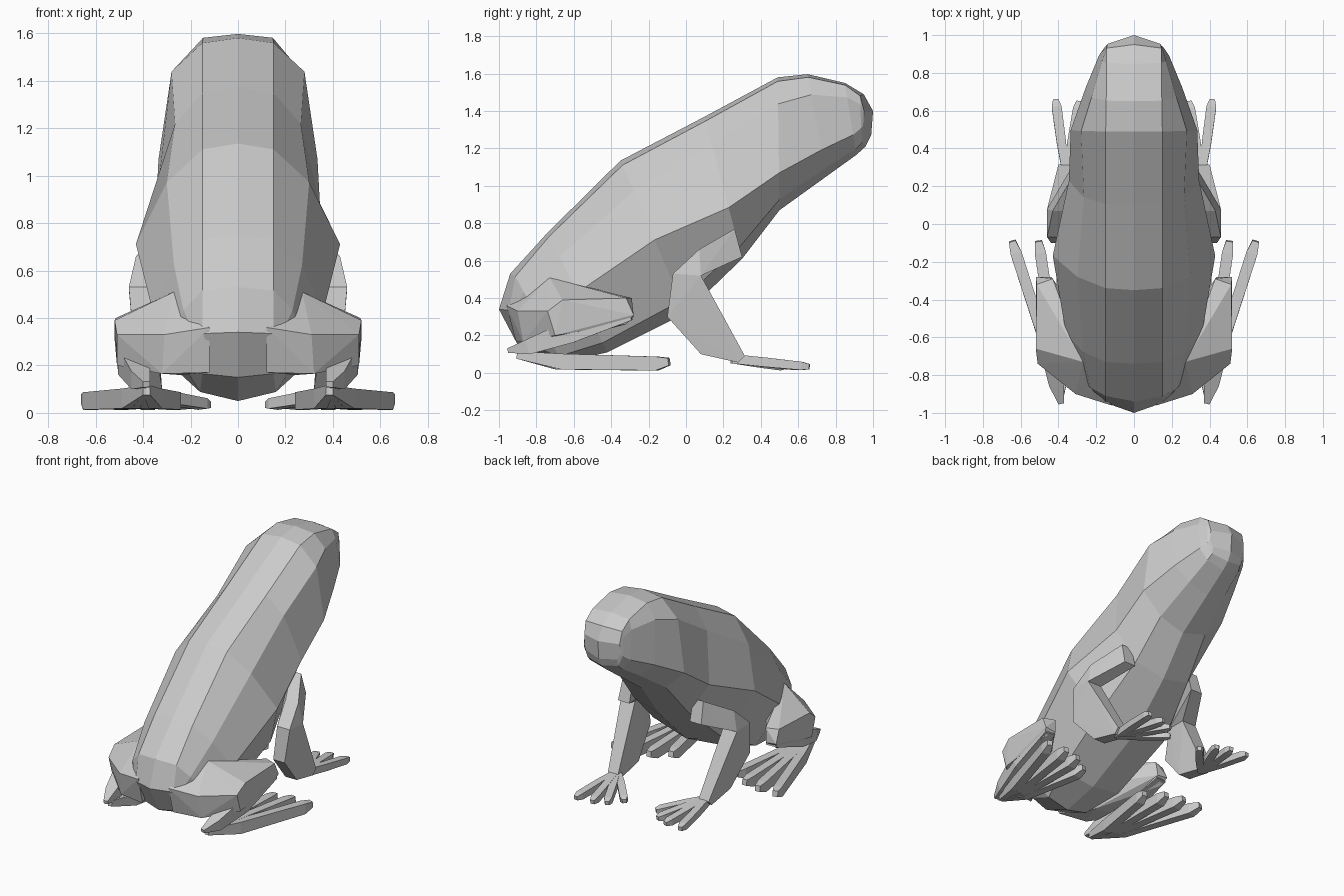
import bpy, bmesh
from mathutils import Vector

if "Cube" in bpy.data.objects:
    bpy.data.objects.remove(bpy.data.objects["Cube"])

skin = bpy.data.materials.new("grey skin")
skin.diffuse_color = (0.6, 0.6, 0.6, 1)
skin.use_nodes = True
skin.node_tree.nodes["Principled BSDF"].inputs["Base Color"].default_value = skin.diffuse_color


def finish(name, bm, mirror=False):
    bmesh.ops.recalc_face_normals(bm, faces=bm.faces)
    me = bpy.data.meshes.new(name)
    bm.to_mesh(me)
    bm.free()
    me.materials.append(skin)
    ob = bpy.data.objects.new(name, me)
    bpy.context.collection.objects.link(ob)
    if mirror:
        ob.modifiers.new("mirror", 'MIRROR').use_mirror_merge = False
    return ob


def limb(bm, path):
    """Loft a four-sided tapered tube; path rows: x, y, z, half width, half height."""
    pts = [Vector(p[:3]) for p in path]
    rings = []
    for i, p in enumerate(path):
        t = (pts[min(i + 1, len(pts) - 1)] - pts[max(i - 1, 0)]).normalized()
        side = (Vector((1, 0, 0)) - t * t.x).normalized()
        up = side.cross(t)
        rings.append([bm.verts.new(pts[i] + side * p[3] * sx + up * p[4] * sz)
                      for sx, sz in ((-1, -1), (1, -1), (1, 1), (-1, 1))])
    for r, q in zip(rings, rings[1:]):
        for k in range(4):
            bm.faces.new((r[k], r[(k + 1) % 4], q[(k + 1) % 4], q[k]))
    bm.faces.new(rings[0])
    bm.faces.new(rings[-1])


def hull(name, points):
    """Faceted convex block around the points, mirrored."""
    bm = bmesh.new()
    verts = [bm.verts.new(p) for p in points]
    res = bmesh.ops.convex_hull(bm, input=verts)
    loose = {v for v in res["geom_interior"] if isinstance(v, bmesh.types.BMVert)}
    bmesh.ops.delete(bm, geom=list(loose), context='VERTS')
    finish(name, bm, True)


def slab(rows):
    """Rows y, z, inner x, outer x -> points on both sides."""
    return [(x, y, z) for y, z, x0, x1 in rows for x in (x0, x1)]


# Body and head: tilted cross-sections from tail to nose
# top y, z, bottom y, z, half widths (back, ridge, side, belly), side depth, sweep
stations = [
    (-1.0, .34, -.90, .15, .15, .17, .18, .15, .50, .05),
    (-.94, .53, -.68, .05, .15, .23, .29, .16, .50, .02),
    (-.74, .75, -.42, .11, .15, .27, .36, .24, .50, 0),
    (-.35, 1.135, 0.0, .32, .15, .30, .43, .28, .52, 0),
    (.10, 1.37, .30, .61, .15, .265, .345, .22, .64, 0),
    (.49, 1.58, .50, .87, .15, .28, .335, .19, .72, 0),
    (.65, 1.597, .75, 1.05, .147, .225, .255, .15, .74, 0),
    (.85, 1.55, .91, 1.165, .146, .17, .185, .13, .72, 0),
    (.95, 1.49, .96, 1.21, .145, .15, .155, .12, .65, -.02),
    (1.0, 1.40, .99, 1.27, .14, .142, .142, .12, .60, -.05),
]
bm = bmesh.new()
rings = []
for ty, tz, by, bz, a, b, c, d, tc, sw in stations:
    half = [(0, 0), (a, .03), (b, .2), (c, tc), (d, .92), (0, 1)]
    loop = half + [(-x, t) for x, t in half[4:0:-1]]
    rings.append([bm.verts.new((x, ty + (by - ty) * t + sw * min(abs(x) / .15, 1),
                                tz + (bz - tz) * t)) for x, t in loop])
for r, q in zip(rings, rings[1:]):
    for k in range(10):
        bm.faces.new((r[k], r[(k + 1) % 10], q[(k + 1) % 10], q[k]))
for r in (rings[0], rings[-1]):
    bm.faces.new(r[:6])
    bm.faces.new(r[5:] + r[:1])
finish("body", bm)

# Front legs: upper arm back to the elbow, forearm down to the wrist
hull("upper_arms", slab([(.26, .77, .24, .32), (.30, .62, .24, .33), (.07, .66, .33, .43),
                         (-.07, .53, .36, .46), (.08, .52, .35, .46)]))
hull("forearms", slab([(-.07, .53, .36, .46), (.08, .52, .35, .46), (-.10, .30, .35, .44),
                       (.235, .18, .33, .40), (.08, .10, .32, .41), (.315, .09, .32, .40),
                       (.28, .055, .32, .40)]))

# Front toes
bm = bmesh.new()
for tx, ty in ((.415, .66), (.29, .65), (.20, .61), (.125, .52)):
    s, e = Vector((.36, .25, .075)), Vector((tx, ty, .033))
    m, n = s.lerp(e, .45), s.lerp(e, .9)
    limb(bm, [(*s, .015, .025), (*m, .025, .025), (*n, .026, .022), (*e, .014, .014)])
finish("front_toes", bm, True)

# Thighs: wedge from the tail out to the hip bulge and forward to the knee
hull("thighs", [(.12, -.91, .17), (.32, -.87, .165), (.51, -.70, .20),
                (.12, -.96, .36), (.31, -.90, .33), (.51, -.74, .33),
                (.27, -.73, .51), (.52, -.66, .39), (.515, -.32, .40), (.43, -.29, .40),
                (.52, -.28, .31), (.44, -.28, .30), (.50, -.32, .26),
                (.15, -.70, .30), (.25, -.70, .16)])

# Shanks fold back from the knee to the heel
bm = bmesh.new()
limb(bm, [(.475, -.30, .32, .04, .04), (.45, -.62, .22, .055, .06), (.41, -.84, .14, .04, .04),
          (.385, -.95, .12, .015, .012)])
finish("shanks", bm, True)

# Hind toes fan forward from the heel
bm = bmesh.new()
for tx, ty in ((.645, -.09), (.505, -.09), (.38, -.12), (.26, -.20)):
    s, e = Vector((.385, -.90, .095)), Vector((tx, ty, .06))
    m, n = s.lerp(e, .3), s.lerp(e, .92)
    m.z = .06
    n.z = .05
    limb(bm, [(*s, .015, .02), (*m, .028, .042), (*n, .03, .037), (*e, .018, .02)])
finish("hind_toes", bm, True)
